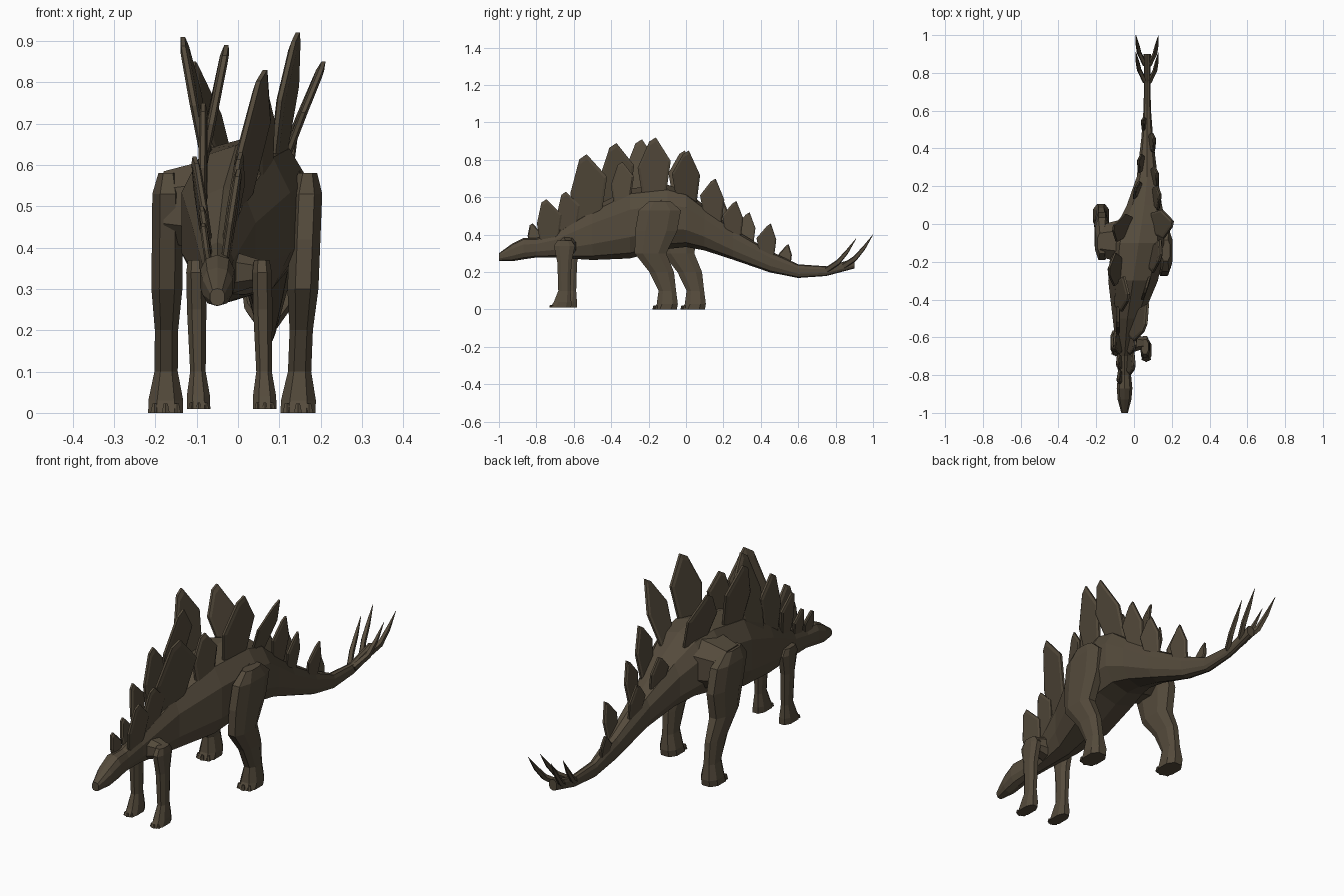
import bpy
import bmesh
from math import cos, sin, pi
from mathutils import Vector

default_cube = bpy.data.objects.get("Cube")
if default_cube:
    bpy.data.objects.remove(default_cube)

# One dull brown hide for everything
hide = bpy.data.materials.new("brown_hide")
hide.use_nodes = True
hide.diffuse_color = (0.09, 0.07, 0.045, 1)
shader = hide.node_tree.nodes["Principled BSDF"]
shader.inputs["Base Color"].default_value = hide.diffuse_color
shader.inputs["Roughness"].default_value = 0.9


def finish(name, bm):
    """Turn a bmesh into a flat shaded object."""
    bmesh.ops.recalc_face_normals(bm, faces=bm.faces)
    mesh = bpy.data.meshes.new(name)
    bm.to_mesh(mesh)
    bm.free()
    mesh.materials.append(hide)
    obj = bpy.data.objects.new(name, mesh)
    bpy.context.collection.objects.link(obj)


def boxy(value):
    """Push a sine or cosine outward, so that a circle becomes squarer."""
    return abs(value) ** 0.8 * (1 if value > 0 else -1)


def ring(center, u, v, sides=8):
    """Rounded polygon around center, spanned by the half axes u and v."""
    angles = [2 * pi * (i + 0.5) / sides for i in range(sides)]
    center, u, v = Vector(center), Vector(u), Vector(v)
    return [center + u * boxy(cos(a)) + v * boxy(sin(a)) for a in angles]


def loft(name, rings):
    """Skin a row of rings and cap both ends."""
    bm = bmesh.new()
    rows = [[bm.verts.new(point) for point in points] for points in rings]
    for near, far in zip(rows, rows[1:]):
        for i in range(len(near)):
            bm.faces.new((near[i - 1], near[i], far[i], far[i - 1]))
    bm.faces.new(rows[0])
    bm.faces.new(rows[-1])
    finish(name, bm)


# Body from nose to tail: y, underside z, back z
spine = [
    (-1, 0.26, 0.3),
    (-0.93, 0.26, 0.35),
    (-0.87, 0.27, 0.38),
    (-0.8, 0.28, 0.38),
    (-0.7, 0.28, 0.41),
    (-0.5, 0.27, 0.54),
    (-0.3, 0.28, 0.64),
    (-0.1, 0.33, 0.66),
    (0, 0.34, 0.63),
    (0.1, 0.32, 0.55),
    (0.25, 0.27, 0.43),
    (0.45, 0.2, 0.31),
    (0.6, 0.17, 0.24),
    (0.75, 0.18, 0.23),
    (0.9, 0.22, 0.27),
]


def center_x(y):
    """The body sways sideways from the head to the tail."""
    return min(0.07, max(-0.05, 0.04 + 0.15 * y))


def half_width(y, height):
    """Broad at the hips, slim toward neck and tail, fuller at the head."""
    return height * max(0.3, 0.45 * abs(y), 0.48 - 0.4 * abs(y + 0.05))


def underside_and_back(y):
    """Heights of the belly and the back at any y."""
    for near, far in zip(spine, spine[1:]):
        if near[0] <= y <= far[0]:
            mix = (y - near[0]) / (far[0] - near[0])
            return [a + (b - a) * mix for a, b in zip(near[1:], far[1:])]


loft("body", [
    ring((center_x(y), y, (low + high) / 2), (half_width(y, high - low), 0, 0),
         (0, 0, (high - low) * 0.52), sides=10)
    for y, low, high in spine])

# Hips and shoulders bulge out of the body to meet the legs
for name, y, z, sections in (
        ("hips", -0.09, 0.5, ((-0.18, 0.09), (0, 0.14), (0.15, 0.09))),
        ("shoulders", -0.63, 0.34, ((-0.1, 0.03), (-0.03, 0.06), (0.06, 0.03)))):
    loft(name, [ring((x, y, z), (0, size, 0), (0, 0, size)) for x, size in sections])


def leg(name, shape, foot_x, lean, swing):
    """Leg from hip to sole; swing carries the lower leg backward."""
    rings = []
    for z, half, y, depth in shape:
        x, y = foot_x + lean * z, y + swing * min(1, 2 - 3 * z)
        rings.append(ring((x, y, z), (half, 0, 0), (0, depth, 0)))
    loft(name, rings)
    # Three blunt toes along the front edge of the foot
    for k in (-1, 0, 1):
        bm = bmesh.new()
        bmesh.ops.create_cone(bm, cap_ends=True, segments=6, radius1=half / 4,
                              radius2=half / 8, depth=half / 2)
        toe = Vector((x + k * half * 0.6, y - depth * (0.9 - 0.15 * abs(k)), z + half / 4))
        bmesh.ops.translate(bm, verts=bm.verts, vec=toe)
        finish(name + "_toe", bm)


# Leg shapes: z, half width, centre y, half depth
hind_shape = [
    (0.58, 0.025, -0.14, 0.06),
    (0.53, 0.04, -0.14, 0.12),
    (0.42, 0.04, -0.16, 0.12),
    (0.3, 0.04, -0.19, 0.09),
    (0.2, 0.03, -0.13, 0.07),
    (0.1, 0.03, -0.1, 0.05),
    (0.03, 0.045, -0.1, 0.06),
    (0, 0.045, -0.11, 0.065),
]
front_shape = [
    (0.37, 0.02, -0.65, 0.04),
    (0.34, 0.025, -0.65, 0.06),
    (0.25, 0.025, -0.65, 0.04),
    (0.1, 0.02, -0.65, 0.035),
    (0.04, 0.03, -0.66, 0.05),
    (0.01, 0.03, -0.67, 0.06),
]
leg("left_hind_leg", hind_shape, foot_x=0.145, lean=0.04, swing=0)
leg("right_hind_leg", hind_shape, foot_x=-0.175, lean=0.01, swing=0.15)
leg("left_front_leg", front_shape, foot_x=0.065, lean=-0.02, swing=0)
leg("right_front_leg", front_shape, foot_x=-0.095, lean=-0.02, swing=0.03)


def plate(name, side, y, tip_z, lean=0.15):
    """Kite shaped plate rooted in the back, following the flank, with bevelled edges."""
    back = underside_and_back(y)[1]
    width = 0.55 * (tip_z - back) + 0.03
    tip = 0.1 + 0.3 * y

    def slab(offset, scale):
        points = []
        # Across the width from -0.5 to 0.5, up from the back to the tip
        for across, up in ((-0.35, 0), (-0.5, 0.5), (tip - 0.2, 0.93),
                           (tip, 1), (0.5, 0.6), (0.35, 0)):
            across, up = across * scale, 0.5 + (up - 0.5) * scale
            py = y + across * width
            low, high = underside_and_back(py)
            pz = high - 0.05 + (tip_z - high + 0.05) * up
            out = 0.6 * half_width(py, high - low) + lean * (pz - back)
            points.append(Vector((center_x(py) + side * out + offset, py, pz)))
        return points

    thick = 0.007 + 0.02 * width
    loft(name, [slab(-thick, 0.85), slab(-thick / 2, 1), slab(thick / 2, 1), slab(thick, 0.85)])


# Plates in two uneven rows: y, tip z and, where unusual, lean
left_row = [(-0.73, 0.59), (-0.63, 0.63), (-0.52, 0.83, 0.2), (-0.34, 0.79, 0), (-0.17, 0.92),
            (0, 0.85, 0.4), (0.14, 0.7), (0.25, 0.58), (0.43, 0.46)]
right_row = [(-0.81, 0.46), (-0.73, 0.5), (-0.63, 0.62), (-0.51, 0.75, 0), (-0.37, 0.89, -0.2),
             (-0.24, 0.91, 0.2), (-0.02, 0.85, 0.3), (0.18, 0.6), (0.32, 0.52), (0.53, 0.35)]
for label, side, row in (("left", 1, left_row), ("right", -1, right_row)):
    for number, shape in enumerate(row, 1):
        plate(f"{label}_plate_{number}", side, *shape)

# Two pairs of upswept tail spikes
for label, side in (("left", 1), ("right", -1)):
    for place, y, z in (("front", 0.75, 0.21), ("rear", 0.84, 0.23)):
        loft(f"{label}_{place}_spike", [
            ring((0.07 + side * (0.01 + 0.05 * f ** 0.5), y + 0.16 * f, z + 0.17 * f ** 1.5),
                 (r, 0, 0), (0, -r / 2, r), sides=5)
            for f, r in ((0, 0.014), (0.4, 0.013), (0.7, 0.01), (1, 0.001))])
